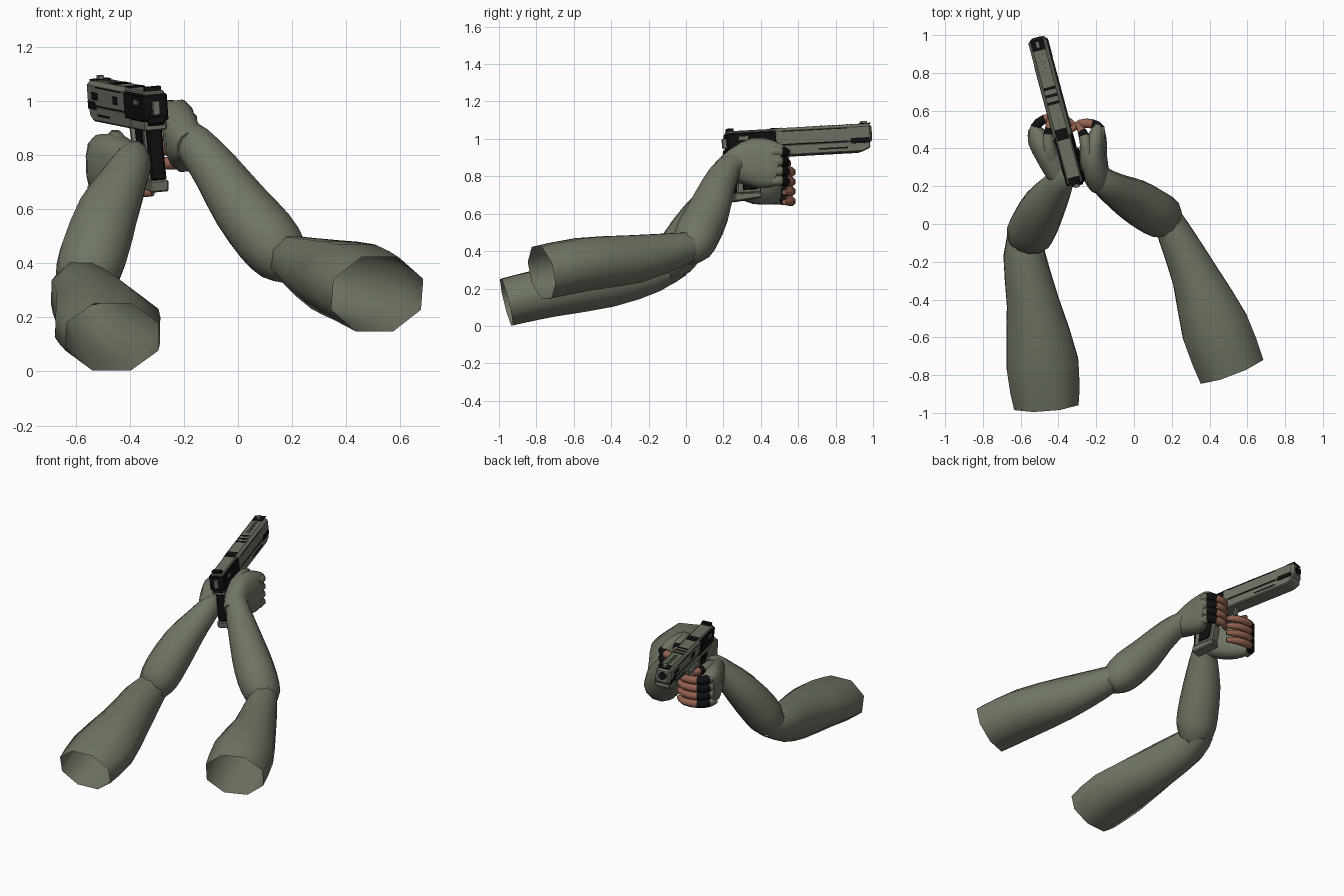
import bpy, bmesh, math
from mathutils import Vector, Matrix

if "Cube" in bpy.data.objects:
    bpy.data.objects.remove(bpy.data.objects["Cube"])


def material(name, rgb):
    m = bpy.data.materials.new(name)
    m.diffuse_color = (*rgb, 1)
    m.use_nodes = True
    m.node_tree.nodes["Principled BSDF"].inputs["Base Color"].default_value = m.diffuse_color
    return m


SLEEVE = material("sleeve green", (0.16, 0.18, 0.13))
METAL = material("gun grey", (0.155, 0.17, 0.13))
BLACK = material("black", (0.005, 0.005, 0.005))
SKIN = material("skin", (0.29, 0.12, 0.08))


def finish(name, bm, mats, angle):
    bmesh.ops.recalc_face_normals(bm, faces=bm.faces)
    me = bpy.data.meshes.new(name)
    bm.to_mesh(me)
    bm.free()
    for m in mats:
        me.materials.append(m)
    ob = bpy.data.objects.new(name, me)
    bpy.context.collection.objects.link(ob)
    bpy.ops.object.select_all(action='DESELECT')
    bpy.context.view_layer.objects.active = ob
    ob.select_set(True)
    bpy.ops.object.shade_smooth_by_angle(angle=math.radians(angle))
    return ob


def spline(rows, steps):
    # Catmull-Rom through rows of (x, y, z, half width, half height)
    out, n = [], len(rows)
    for i in range(n - 1):
        p = [rows[max(0, min(n - 1, i + k))] for k in (-1, 0, 1, 2)]
        for s in range(steps):
            t = s / steps
            out.append([0.5 * (2 * b + (c - a) * t + (2 * a - 5 * b + 4 * c - d) * t * t
                               + (3 * b - a - 3 * c + d) * t ** 3) for a, b, c, d in zip(*p)])
    out.append(list(rows[-1]))
    return out


def loft(name, rows, sides, mats, steps=2, caps=(True, True), bands=(), power=1.0, roll=0.0):
    # elliptical tube; `bands` lists length fractions where the next material begins
    rows = spline(rows, steps)
    pts = [Vector(r[:3]) for r in rows]
    bm, rings, n = bmesh.new(), [], len(rows)
    for i, r in enumerate(rows):
        t = (pts[min(i + 1, n - 1)] - pts[max(i - 1, 0)]).normalized()
        side = t.cross(Vector((0, 0, 1))).normalized()
        up = side.cross(t)
        side, up = (side * math.cos(roll) + up * math.sin(roll),
                    up * math.cos(roll) - side * math.sin(roll))
        ring = []
        for k in range(sides):
            a = 2 * math.pi * (k + 0.5) / sides
            c, s = math.cos(a), math.sin(a)
            c = math.copysign(abs(c) ** power, c)
            s = math.copysign(abs(s) ** power, s)
            ring.append(bm.verts.new(pts[i] + side * r[3] * c + up * r[4] * s))
        rings.append(ring)
    for i in range(n - 1):
        for k in range(sides):
            q = (k + 1) % sides
            f = bm.faces.new((rings[i][k], rings[i][q], rings[i + 1][q], rings[i + 1][k]))
            f.material_index = sum((i + 0.5) / (n - 1) > b for b in bands)
    if caps[0]:
        bm.faces.new(rings[0])
    if caps[1]:
        bm.faces.new(rings[-1]).material_index = len(bands)
    return finish(name, bm, mats, 60)


# ---- sleeves: upper arms are open at the shoulder, forearms close inside the elbow
loft("left_upper_arm", [(-.465, -.96, .127, .185, .138), (-.485, -.74, .178, .207, .142),
                        (-.535, -.42, .235, .15, .145), (-.58, -.17, .292, .12, .118),
                        (-.572, -.03, .34, .09, .08)], 8, [SLEEVE], caps=(False, True))
loft("left_forearm", [(-.565, -.11, .27, .07, .055), (-.56, -.07, .34, .115, .105),
                      (-.535, -.02, .43, .13, .12), (-.48, .09, .59, .118, .11),
                      (-.42, .18, .71, .09, .085), (-.385, .245, .78, .065, .075),
                      (-.39, .29, .79, .05, .06)], 12, [SLEEVE])
loft("right_upper_arm", [(.515, -.772, .285, .192, .152), (.43, -.55, .33, .195, .152),
                         (.325, -.28, .358, .135, .138), (.22, -.06, .405, .1, .1),
                         (.18, .03, .43, .08, .08)], 8, [SLEEVE], caps=(False, True))
loft("right_forearm", [(.205, 0, .37, .06, .06), (.165, .03, .42, .11, .105),
                       (.10, .065, .50, .125, .12), (.01, .12, .61, .118, .11),
                       (-.08, .17, .74, .095, .09), (-.16, .225, .84, .075, .075),
                       (-.19, .28, .87, .055, .06)], 12, [SLEEVE])

# ---- hands: gloved palm plus four curled fingers, each glove, black cuff, bare tip
loft("right_palm", [(-.175, .20, .83, .055, .06), (-.20, .26, .855, .07, .095),
                    (-.212, .36, .872, .066, .135), (-.195, .45, .865, .05, .13),
                    (-.185, .50, .855, .032, .112)], 12, [SLEEVE], power=.8, roll=.12)
loft("left_palm", [(-.375, .22, .77, .05, .06), (-.41, .28, .77, .065, .085),
                   (-.455, .37, .765, .072, .115), (-.505, .45, .762, .062, .115),
                   (-.527, .505, .757, .034, .10)], 12, [SLEEVE], power=.8)
for i in range(4):
    z = .932 - .052 * i
    loft(f"right_finger_{i + 1}", [(-.178, .46, z, .026, .028), (-.18, .505, z, .027, .028),
                                   (-.222, .53, z - .004, .027, .027), (-.285, .53, z - .008, .025, .024),
                                   (-.335, .495, z - .01, .014, .015)],
         8, [SLEEVE, BLACK, SKIN], bands=(.25, .5))
    z = .83 - .052 * i
    loft(f"left_finger_{i + 1}", [(-.532, .46, z, .026, .028), (-.525, .51, z, .027, .028),
                                  (-.475, .555, z - .004, .026, .026), (-.38, .56, z - .01, .025, .024),
                                  (-.315, .525, z - .012, .014, .015)],
         8, [SLEEVE, BLACK, SKIN], bands=(.25, .5))
# thumbs resting along the frame
loft("right_thumb", [(-.225, .25, .89, .04, .05), (-.245, .34, .945, .045, .05), (-.255, .43, .965, .035, .042),
                     (-.275, .49, .95, .025, .03), (-.30, .53, .935, .012, .015)],
     8, [SLEEVE, BLACK, SKIN], bands=(.6, .76))
loft("left_thumb", [(-.42, .29, .80, .04, .04), (-.445, .37, .84, .042, .045), (-.455, .44, .86, .033, .035),
                    (-.45, .51, .865, .022, .025), (-.45, .56, .865, .012, .012)],
     8, [SLEEVE, BLACK, SKIN], bands=(.6, .76))

# ---- pistol, built in its own frame: y forward from the rear, z up, then placed
GUN = (Matrix.Translation((-.30, .22, .89)) @ Matrix.Rotation(math.radians(15), 4, 'Z')
       @ Matrix.Rotation(math.radians(3), 4, 'X') @ Matrix.Rotation(math.radians(-5), 4, 'Y'))


def plate(name, profile, half, mat, bevel=0.0, x=0.0):
    # side profile in (y, z) extruded across the width
    bm = bmesh.new()
    a = [bm.verts.new((x - half, y, z)) for y, z in profile]
    b = [bm.verts.new((x + half, y, z)) for y, z in profile]
    bm.faces.new(a)
    bm.faces.new(b[::-1])
    n = len(a)
    for i in range(n):
        bm.faces.new((a[i], b[i], b[(i + 1) % n], a[(i + 1) % n]))
    if bevel:
        bmesh.ops.bevel(bm, geom=bm.edges[:], offset=bevel, segments=1, affect='EDGES')
    bm.transform(GUN)
    return finish(name, bm, [mat], 25)


def box(name, y0, y1, z0, z1, half, mat, bevel=0.0, x=0.0):
    return plate(name, [(y0, z0), (y1, z0), (y1, z1), (y0, z1)], half, mat, bevel, x)


# slide and barrel with chamfered top, narrower dust cover below
box("barrel_slide", .25, .80, .045, .15, .049, METAL, .016)
plate("dust_cover", [(.2, 0), (.74, .0), (.785, .02), (.785, .06), (.2, .06)], .046, METAL, .006)
box("rear_slide", .0, .27, .035, .136, .049, BLACK, .006)
box("slide_top", .005, .30, .125, .148, .04, METAL, .006)
box("frame", .01, .30, .0, .04, .042, METAL, .005)
plate("tang", [(-.015, .03), (.05, .0), (.05, .06), (-.01, .05)], .03, BLACK)
box("hammer", -.02, .01, .06, .11, .012, METAL)
box("rear_sight", .01, .04, .145, .163, .03, BLACK)
box("front_sight", .75, .785, .145, .165, .01, METAL)
box("muzzle_top", .735, .797, .148, .153, .034, BLACK)
box("ejection_port", .245, .305, .146, .152, .032, BLACK)
for i in range(3):
    box(f"top_slot_{i + 1}", .44 + i * .04, .455 + i * .04, .147, .152, .032, BLACK)
for i in range(8):
    box(f"top_rib_{i + 1}", .57 + i * .02, .578 + i * .02, .148, .153, .012, METAL)
for side in (-1, 1):
    tag = "left" if side < 0 else "right"
    box(f"{tag}_muzzle_patch", .68, .78, .046, .075, .003, BLACK, x=side * .048)
    box(f"{tag}_slide_line", .30, .66, .058, .063, .002, BLACK, x=side * .049)
    box(f"{tag}_upper_line", .30, .66, .128, .132, .002, BLACK, x=side * .049)
    box(f"{tag}_rail_slot", .50, .66, .022, .030, .002, BLACK, x=side * .046)
    box(f"{tag}_safety", .06, .11, .095, .115, .004, METAL, x=side * .05)
# openings seen on the left flank
box("left_front_opening", .64, .72, .082, .11, .003, BLACK, x=-.048)
box("left_mid_opening", .36, .42, .08, .11, .003, BLACK, x=-.048)
# muzzle bore
bm = bmesh.new()
bmesh.ops.create_cone(bm, cap_ends=True, segments=16, radius1=.026, radius2=.026, depth=.006,
                      matrix=GUN @ Matrix.Translation((0, .80, .10)) @ Matrix.Rotation(math.pi / 2, 4, 'X'))
finish("muzzle_bore", bm, [BLACK], 30)
# grip, magazine base, trigger and its guard
plate("grip", [(.055, .02), (.20, .02), (.165, -.19), (.03, -.19)], .034, METAL, .008)
plate("backstrap", [(.03, .03), (.08, .03), (.07, -.185), (.02, -.185)], .028, BLACK, .006)
plate("grip_panels", [(.08, .0), (.18, .0), (.15, -.17), (.065, -.17)], .038, BLACK, .004)
plate("magazine_base", [(.015, -.185), (.17, -.185), (.17, -.215), (.02, -.23)], .036, METAL, .006)
plate("trigger", [(.235, .01), (.255, .01), (.255, -.05), (.245, -.05)], .01, BLACK)
box("guard_bottom", .18, .32, -.075, -.062, .014, METAL)
plate("guard_front", [(.31, -.075), (.325, -.07), (.345, .01), (.33, .01)], .014, METAL)
